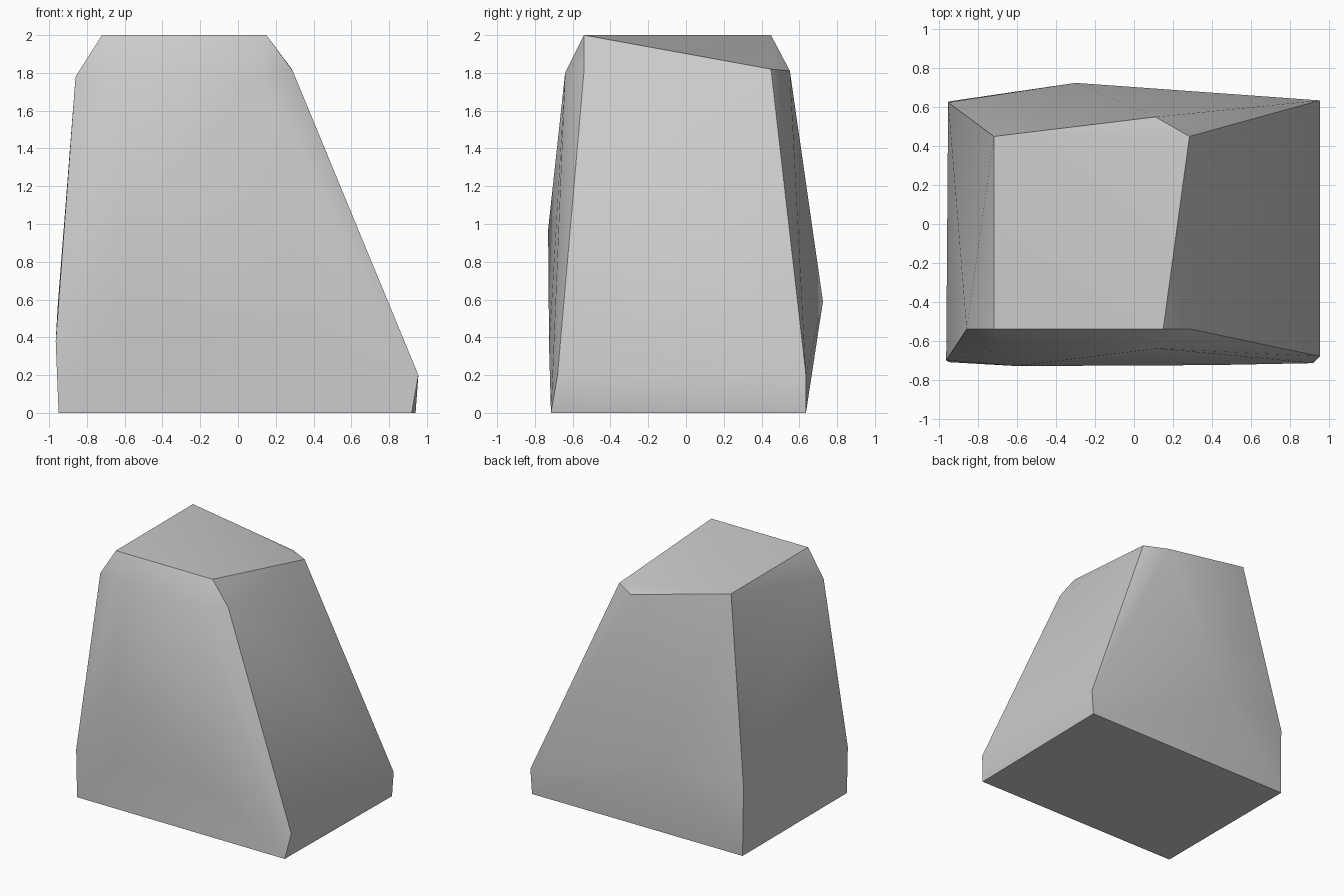
import bpy
import bmesh
import math

# Remove the default cube
default_cube = bpy.data.objects.get("Cube")
if default_cube:
    bpy.data.objects.remove(default_cube, do_unlink=True)


def make_material(name, colour):
    material = bpy.data.materials.new(name)
    material.use_nodes = True
    material.diffuse_color = colour
    shader = material.node_tree.nodes["Principled BSDF"]
    shader.inputs["Base Color"].default_value = colour
    return material


def make_hull(name, corners, material):
    """Wrap a faceted stone skin around its corner points."""
    bm = bmesh.new()
    for corner in corners:
        bm.verts.new(corner)
    bmesh.ops.convex_hull(bm, input=bm.verts)
    loose = [v for v in bm.verts if not v.link_faces]
    bmesh.ops.delete(bm, geom=loose, context="VERTS")
    bmesh.ops.dissolve_limit(bm, angle_limit=math.radians(0.5),
                             verts=bm.verts, edges=bm.edges)
    bmesh.ops.recalc_face_normals(bm, faces=bm.faces)
    mesh = bpy.data.meshes.new(name)
    bm.to_mesh(mesh)
    bm.free()
    mesh.materials.append(material)
    stone = bpy.data.objects.new(name, mesh)
    bpy.context.collection.objects.link(stone)
    return stone


# Flat foot of the boulder
foot = [(-.95, -.71, 0), (.92, -.715, 0), (.94, .635, 0), (-.95, .63, 0)]

# Widest corners, just above the foot
waist = [(-.965, -.7, .38), (.955, -.68, .2), (.955, .635, .2), (-.955, .625, .56)]

# Gently bulging front and pointed back
front_bulge = [(-.62, -.725, .4), (.4, -.725, .35), (-.6, -.73, .97)]
back_bulge = [(-.3, .725, .59)]

# Chamfered shoulders
shoulders = [(-.86, -.54, 1.78), (-.66, -.64, 1.8), (.12, -.64, 1.8),
             (.29, -.54, 1.81), (.285, .45, 1.82), (.11, .55, 1.81)]

# Sloping crown
crown = [(-.72, -.54, 2), (.15, -.54, 2), (-.72, .45, 2)]

stone_grey = make_material("stone_grey", (.6, .6, .6, 1))
boulder = make_hull("boulder",
                    foot + waist + front_bulge + back_bulge + shoulders + crown,
                    stone_grey)

# Soft facets with crisp main edges
bpy.ops.object.select_all(action="DESELECT")
boulder.select_set(True)
bpy.context.view_layer.objects.active = boulder
bpy.ops.object.shade_smooth_by_angle(angle=math.radians(40))
